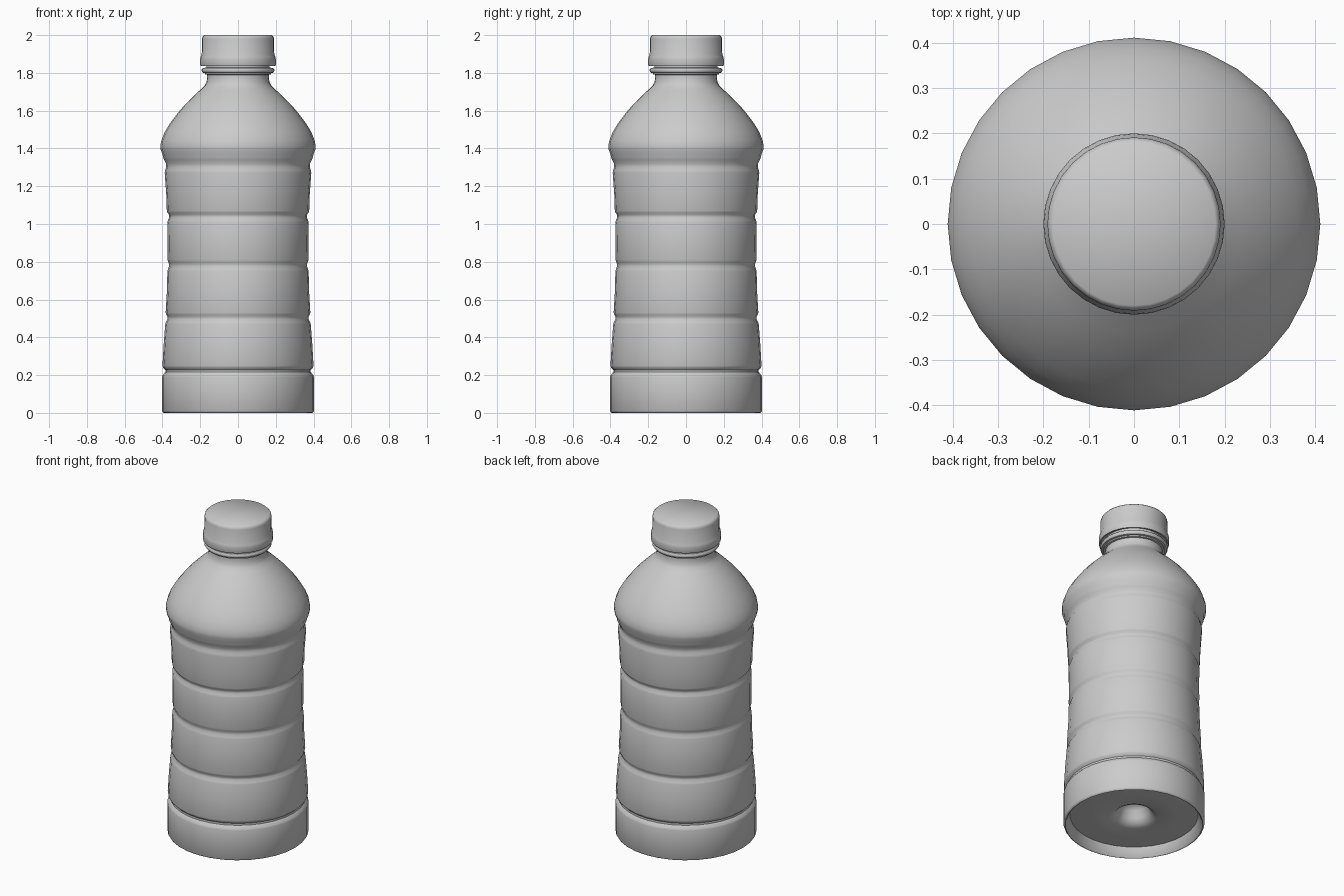
import bpy
import bmesh
from math import radians
from mathutils import Matrix

cube = bpy.data.objects.get("Cube")
if cube:
    bpy.data.objects.remove(cube, do_unlink=True)

SEGMENTS = 32

grey = bpy.data.materials.new("plain grey")
grey.use_nodes = True
grey.diffuse_color = (0.6, 0.6, 0.6, 1)
grey.node_tree.nodes["Principled BSDF"].inputs["Base Color"].default_value = (0.6, 0.6, 0.6, 1)


def lathe(name, profile, angle=40):
    """Spin a (radius, height) profile around z into a smooth shaded part."""
    bm = bmesh.new()
    verts = [bm.verts.new((r, 0, z)) for r, z in profile]
    edges = [bm.edges.new(pair) for pair in zip(verts, verts[1:])]
    bmesh.ops.spin(bm, geom=verts + edges, cent=(0, 0, 0), axis=(0, 0, 1),
                   angle=radians(360), steps=SEGMENTS, use_duplicate=False)
    bmesh.ops.remove_doubles(bm, verts=bm.verts, dist=0.0005)
    bmesh.ops.recalc_face_normals(bm, faces=bm.faces)
    mesh = bpy.data.meshes.new(name)
    bm.to_mesh(mesh)
    bm.free()
    obj = bpy.data.objects.new(name, mesh)
    bpy.context.collection.objects.link(obj)
    mesh.materials.append(grey)
    bpy.ops.object.select_all(action='DESELECT')
    obj.select_set(True)
    bpy.context.view_layer.objects.active = obj
    bpy.ops.object.shade_smooth_by_angle(angle=radians(angle))
    return obj


def groove(z, below, above, depth):
    """Rounded groove running around the body, listed from bottom to top."""
    floor = min(below, above) - depth
    return [(below, z - 0.03), (below - 0.003, z - 0.02), (floor, z - 0.004),
            (floor, z + 0.008), (above - 0.003, z + 0.02), (above, z + 0.03)]


# Underside: central punt, recessed floor and standing rim
underside = [(0, 0.16), (0.05, 0.155), (0.075, 0.13), (0.09, 0.09), (0.11, 0.065),
             (0.14, 0.052), (0.25, 0.055), (0.365, 0.06), (0.385, 0.005), (0.392, 0)]

# Waisted wall with a groove between the panels
wall = [(0.398, 0.003), (0.402, 0.01)]
wall += groove(0.22, 0.402, 0.4, 0.015)
wall += [(0.393, 0.37)]
wall += groove(0.5, 0.385, 0.383, 0.01)
wall += [(0.376, 0.65)]
wall += groove(0.78, 0.374, 0.373, 0.008)
wall += [(0.372, 0.91)]
wall += groove(1.04, 0.374, 0.377, 0.01)
wall += [(0.38, 1.16), (0.388, 1.27), (0.386, 1.285), (0.38, 1.3), (0.381, 1.32),
         (0.391, 1.34), (0.397, 1.355), (0.4, 1.37), (0.41, 1.395)]

# Domed shoulder flowing into the neck and its collar
shoulder = [(0.411, 1.415), (0.405, 1.445), (0.389, 1.485), (0.362, 1.53),
            (0.325, 1.58), (0.283, 1.63), (0.238, 1.675), (0.198, 1.712),
            (0.177, 1.732), (0.167, 1.75), (0.163, 1.775), (0.163, 1.79)]
collar = [(0.175, 1.791), (0.175, 1.799), (0.186, 1.801), (0.192, 1.81),
          (0.192, 1.818), (0.186, 1.826), (0.168, 1.828), (0.168, 1.9)]
lathe("bottle_body", underside + wall + shoulder + collar)

# Screw cap with a wider lower band
lathe("cap", [(0.165, 1.85), (0.185, 1.85), (0.19, 1.837), (0.198, 1.837),
              (0.2, 1.842), (0.2, 1.872), (0.198, 1.885), (0.192, 1.897),
              (0.191, 1.98), (0.188, 1.992), (0.18, 2.0), (0, 2.0)], 50)
